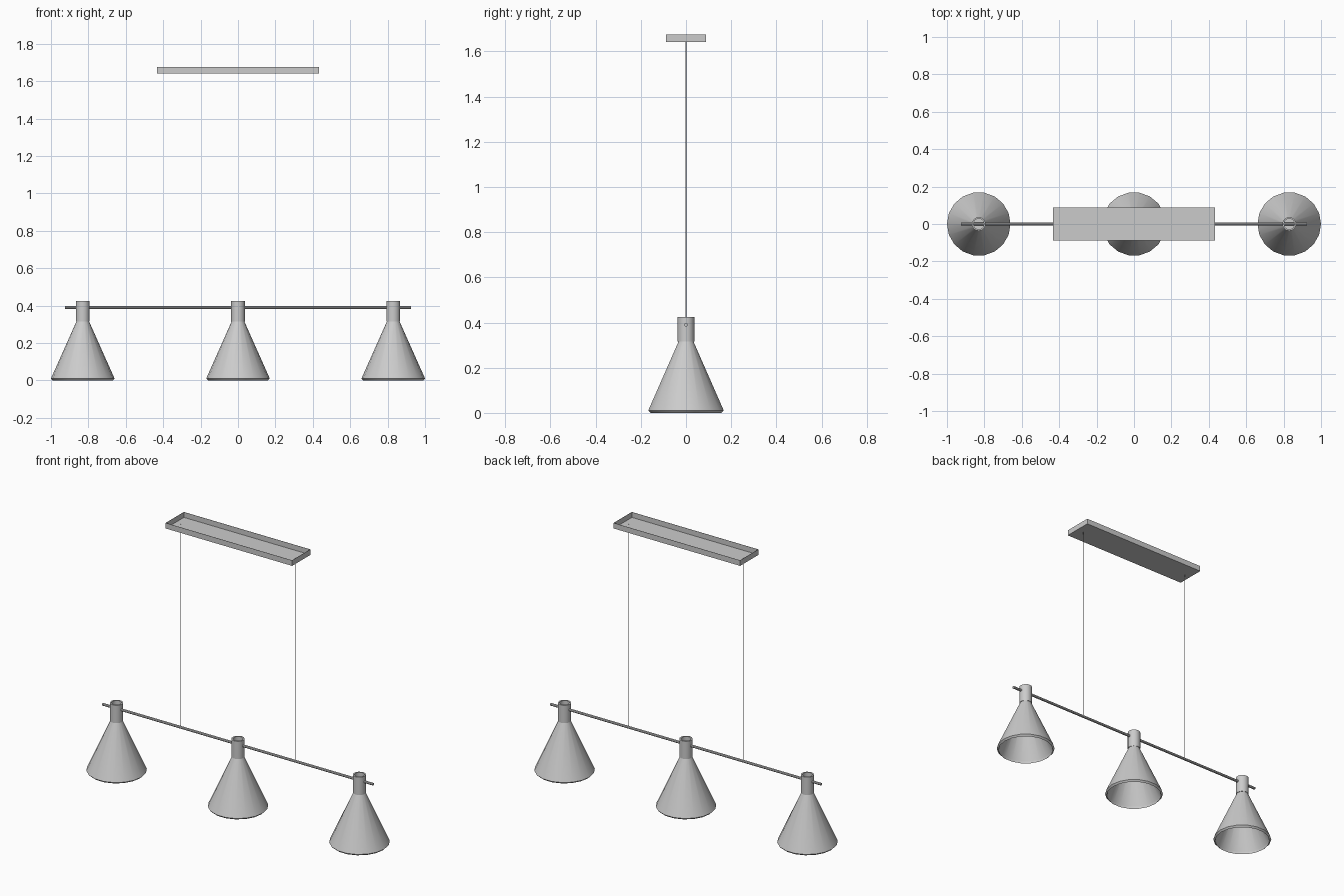
import bpy, bmesh, math
from mathutils import Matrix

cube = bpy.data.objects.get("Cube")
if cube:
    bpy.data.objects.remove(cube, do_unlink=True)

# One grey metal finish
metal = bpy.data.materials.new("grey_metal")
metal.use_nodes = True
grey = (0.6, 0.6, 0.6, 1)
metal.diffuse_color = grey
metal.node_tree.nodes["Principled BSDF"].inputs["Base Color"].default_value = grey


def add_object(name, bm, smooth=True):
    mesh = bpy.data.meshes.new(name)
    bm.to_mesh(mesh)
    bm.free()
    mesh.materials.append(metal)
    ob = bpy.data.objects.new(name, mesh)
    bpy.context.collection.objects.link(ob)
    if smooth:
        bpy.ops.object.select_all(action='DESELECT')
        ob.select_set(True)
        bpy.context.view_layer.objects.active = ob
        bpy.ops.object.shade_smooth_by_angle(angle=math.radians(35))
    return ob


def lathe(name, profile, sides, x):
    """Turn a (radius, height) profile around a vertical axis at x."""
    bm = bmesh.new()
    rings = []
    for r, z in profile:
        if r == 0:
            rings.append([bm.verts.new((x, 0, z))] * sides)
        else:
            rings.append([bm.verts.new((x + r * math.cos(math.tau * i / sides),
                                        r * math.sin(math.tau * i / sides), z))
                          for i in range(sides)])
    for low, high in zip(rings, rings[1:]):
        for i in range(sides):
            j = (i + 1) % sides
            corners = list(dict.fromkeys((low[i], low[j], high[j], high[i])))
            bm.faces.new(corners)
    return add_object(name, bm)


def rod(name, radius, length, sides, matrix):
    bm = bmesh.new()
    bmesh.ops.create_cone(bm, cap_ends=True, segments=sides, radius1=radius,
                          radius2=radius, depth=length, matrix=matrix)
    return add_object(name, bm)


# Lamps: hollow cone shade with a bevelled lip, and a collar with a recessed top
shade = [(0.157, 0.012), (0.160, 0.0), (0.170, 0.010), (0.033, 0.317),
         (0.026, 0.317), (0.157, 0.012)]
collar = [(0, 0.315), (0.037, 0.315), (0.037, 0.425), (0.028, 0.425),
          (0.028, 0.365), (0, 0.365)]
for side, x in (("right", -0.83), ("middle", 0), ("left", 0.83)):
    lathe(side + "_shade", shade, 18, x)
    lathe(side + "_collar", collar, 16, x)

# Horizontal bar through the collars
rod("cross_bar", 0.008, 1.85, 8,
    Matrix.Translation((0, 0, 0.39)) @ Matrix.Rotation(math.pi / 2, 4, 'Y'))

# Suspension wires
bottom, top = 0.39, 1.645
for side, x in (("right", -0.39), ("left", 0.39)):
    rod(side + "_wire", 0.0012, top - bottom, 6,
        Matrix.Translation((x, 0, (bottom + top) / 2)))

# Ceiling plate: a thin tray, open at the top
bm = bmesh.new()
bmesh.ops.create_cube(bm, size=1, matrix=Matrix.Translation((0, 0, 1.658))
                      @ Matrix.Diagonal((0.865, 0.178, 0.034, 1)))
lid = [f for f in bm.faces if f.normal.z > 0.9]
bmesh.ops.delete(bm, geom=lid, context='FACES_ONLY')
tray = add_object("ceiling_plate", bm, smooth=False)
solid = tray.modifiers.new("thickness", 'SOLIDIFY')
solid.thickness = 0.002
solid.offset = -1
